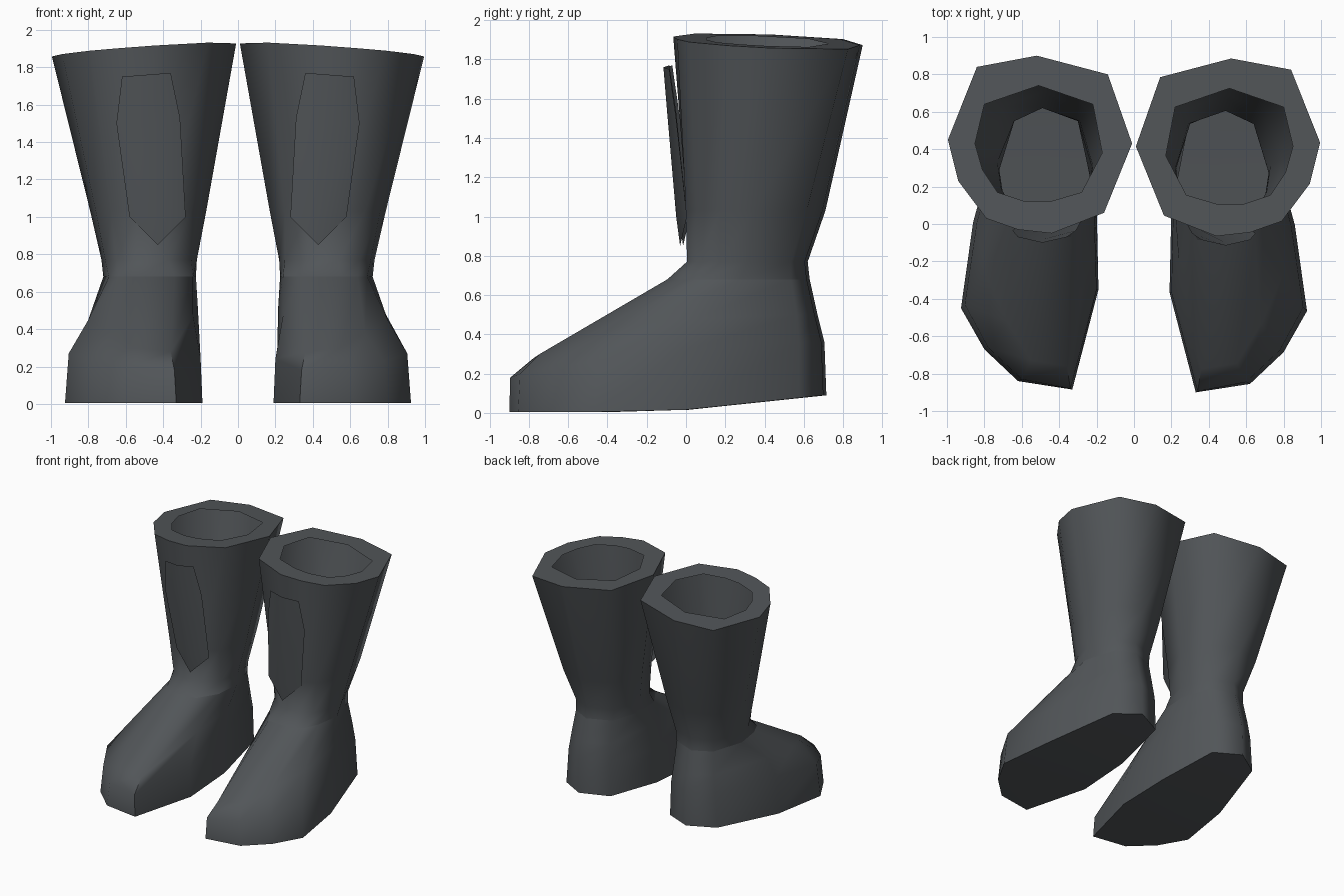
import bpy, bmesh, math

if "Cube" in bpy.data.objects:
    bpy.data.objects.remove(bpy.data.objects["Cube"])

grey = bpy.data.materials.new("dark grey")
grey.diffuse_color = (0.083, 0.091, 0.098, 1)
grey.use_nodes = True
grey.node_tree.nodes["Principled BSDF"].inputs["Base Color"].default_value = grey.diffuse_color


def make(name, verts, faces, side, angle):
    """Mesh for one boot; side is -1 (mirrored) or 1."""
    shift = 0.01 if side < 0 else -0.005
    bm = bmesh.new()
    vs = [bm.verts.new((x * side, y + shift, z)) for x, y, z in verts]
    for f in faces:
        bm.faces.new([vs[i] for i in (f if side > 0 else f[::-1])])
    me = bpy.data.meshes.new(name)
    bm.to_mesh(me)
    bm.free()
    me.materials.append(grey)
    ob = bpy.data.objects.new(name, me)
    bpy.context.collection.objects.link(ob)
    bpy.ops.object.select_all(action='DESELECT')
    ob.select_set(True)
    bpy.context.view_layer.objects.active = ob
    bpy.ops.object.shade_smooth_by_angle(angle=math.radians(angle))


def loft(rings):
    """Join ten-point rings, listed from bottom to top."""
    n = 10
    verts = [v for r in rings for v in r]
    faces = [(k * n + i, k * n + (i + 1) % n, (k + 1) * n + (i + 1) % n, (k + 1) * n + i)
             for k in range(len(rings) - 1) for i in range(n)]
    return verts, faces


def ring(pts, z):
    """Ring at a height given as a number or a function of x and y."""
    return [(x, y, z(x, y) if callable(z) else z) for x, y in pts]


def sole_z(x, y):
    return 0.005 + max(0, y + 0.1) * 0.105


def rim_z(x, y):
    return 1.945 - 0.07 * x - 0.04 * y


# Rings run inner side, front, outer side, back
sole = ring([(.20, .1), (.19, -.36), (.33, -.895), (.62, -.85), (.80, -.68),
             (.925, -.46), (.86, 0), (.70, .58), (.5, .705), (.28, .6)], sole_z)
toe = [(.21, .1, .30), (.20, -.36, .24), (.34, -.89, .18), (.6, -.84, .2), (.78, -.67, .23),
       (.905, -.44, .27), (.84, 0, .32), (.68, .58, .36), (.5, .695, .36), (.29, .6, .36)]
instep = [(.215, .15, .52), (.24, -.2, .47), (.36, -.77, .28), (.55, -.74, .3), (.68, -.53, .38),
          (.80, -.26, .45), (.79, .05, .48), (.66, .57, .5), (.5, .66, .5), (.3, .58, .5)]
ankle = ring([(.225, .3), (.24, .08), (.34, -.08), (.55, -.09), (.64, -.03),
              (.69, .08), (.72, .28), (.64, .54), (.49, .62), (.3, .54)], .68)
neck = ring([(.22, .3), (.25, .13), (.37, .02), (.54, .01), (.65, .07),
             (.71, .18), (.73, .32), (.64, .54), (.49, .61), (.29, .54)], .77)
calf = ring([(.17, .34), (.25, .1), (.38, .01), (.54, .005), (.68, .06),
             (.76, .18), (.79, .35), (.70, .62), (.48, .70), (.25, .6)], 1.03)
top = ring([(.01, .42), (.16, .05), (.44, -.06), (.62, -.04), (.79, .02),
            (.94, .22), (.995, .44), (.84, .83), (.52, .89), (.14, .79)], rim_z)
opening = ring([(.17, .37), (.28, .16), (.45, .11), (.58, .11), (.73, .16),
                (.81, .28), (.85, .42), (.80, .63), (.51, .73), (.22, .63)], rim_z)

# Bowed front panel: inner edge, spine and outer edge, closing to a low point
panel = [(.36, -.08, 1.77), (.49, -.11, 1.76), (.62, -.08, 1.75),
         (.31, -.045, 1.53), (.48, -.09, 1.52), (.65, -.045, 1.5),
         (.28, .01, 1.0), (.43, -.045, 1.0), (.58, .01, 1.0), (.43, -.025, .85)]
panel_faces = [(3, 4, 1, 0), (4, 5, 2, 1), (6, 7, 4, 3), (7, 8, 5, 4), (9, 7, 6), (9, 8, 7)]

for side, label in ((-1, "left"), (1, "right")):
    # Foot with its sole
    v, f = loft([sole, toe, instep, ankle])
    f += [(5, 4, 3, 2, 1), (6, 5, 1, 0), (7, 6, 0, 9), (8, 7, 9)]
    make(label + "_foot", v, f, side, 60)
    # Open flaring shaft
    make(label + "_shaft", *loft([ankle, neck, calf, top]), side, 60)
    # Flat rim around the opening
    make(label + "_rim", *loft([top, opening]), side, 30)
    # Front panel
    make(label + "_front_panel", panel, panel_faces, side, 60)
